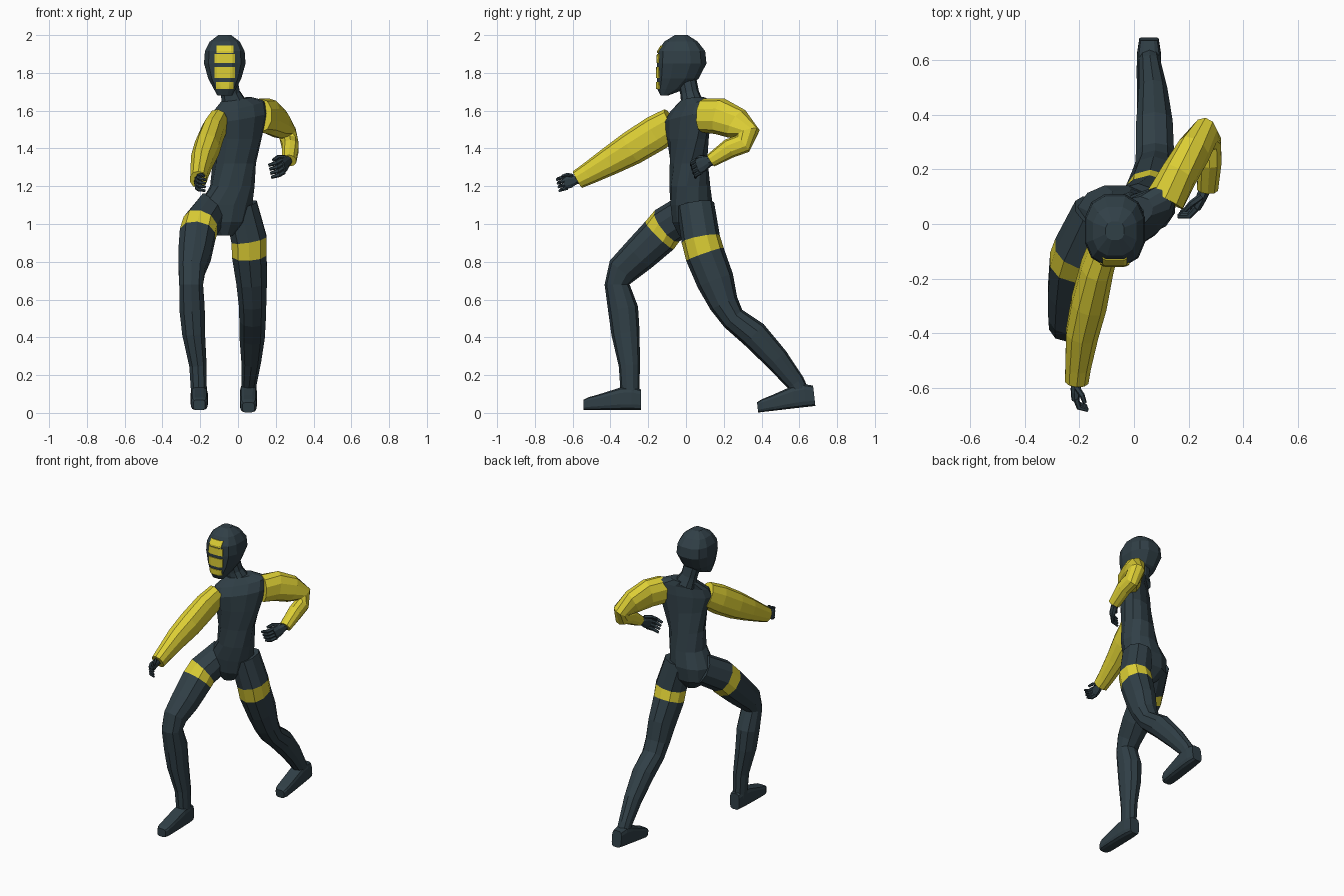
import bpy, bmesh, math
from mathutils import Vector as V
from mathutils.bvhtree import BVHTree

if "Cube" in bpy.data.objects:
    bpy.data.objects.remove(bpy.data.objects["Cube"])


def material(name, rgb):
    m = bpy.data.materials.new(name)
    m.diffuse_color = (*rgb, 1)
    m.use_nodes = True
    m.node_tree.nodes["Principled BSDF"].inputs["Base Color"].default_value = m.diffuse_color
    return m


DARK = material("dark slate", (0.030, 0.050, 0.062))
YELLOW = material("yellow", (0.72, 0.62, 0.035))


def finish(name, bm, mats):
    bmesh.ops.recalc_face_normals(bm, faces=bm.faces)
    me = bpy.data.meshes.new(name)
    bm.to_mesh(me)
    bm.free()
    for m in mats:
        me.materials.append(m)
    ob = bpy.data.objects.new(name, me)
    bpy.context.collection.objects.link(ob)
    return ob


def loft(name, rings, mats=(DARK,), n=10, power=0.9, band=None):
    """Skin closed rings (centre, half axis a, half axis b)."""
    bm = bmesh.new()
    sp = lambda v: math.copysign(abs(v) ** power, v)
    loops = []
    for c, a, b in rings:
        loop = []
        for i in range(n):
            t = 2 * math.pi * (i + 0.5) / n
            loop.append(bm.verts.new(c + a * sp(math.cos(t)) + b * sp(math.sin(t))))
        loops.append(loop)
    for k in range(len(loops) - 1):
        for i in range(n):
            j = (i + 1) % n
            f = bm.faces.new((loops[k][i], loops[k][j], loops[k + 1][j], loops[k + 1][i]))
            f.material_index = 1 if k == band else 0
    bm.faces.new(loops[0])
    bm.faces.new(loops[-1])
    return finish(name, bm, mats)


def limb(name, pts, mats=(DARK,), n=10, hint=V((1, 0, 0)), band=None):
    """Loft along a path of (x, y, z, half width along hint, half depth)."""
    cs = [V(p[:3]) for p in pts]
    rings = []
    for i, p in enumerate(pts):
        lo, hi = max(i - 1, 0), min(i + 1, len(pts) - 1)
        t = (cs[hi] - cs[lo]).normalized()
        a = (hint - t * hint.dot(t)).normalized()
        rings.append((cs[i], a * p[3], t.cross(a) * p[4]))
    return loft(name, rings, mats, n, 0.9, band)


# torso: twisted so the left shoulder is back and slightly higher
torso = []
for x, y, z, ra, rb, yaw, roll in [
        (-.07, .02, .94, .045, .06, 0, 0), (-.075, .03, 1.01, .13, .105, 0, 0),
        (-.065, .03, 1.10, .145, .115, 0, 0), (-.03, .02, 1.20, .118, .108, 8, 0),
        (-.02, .015, 1.32, .115, .098, 20, 0), (-.005, .01, 1.45, .14, .09, 32, 0),
        (.0, .01, 1.56, .175, .085, 35, .15), (.005, .025, 1.62, .165, .065, 35, .2),
        (-.01, .035, 1.66, .085, .055, 30, .15)]:
    w = math.radians(yaw)
    torso.append((V((x, y, z)), V((math.cos(w), math.sin(w), roll)) * ra,
                  V((-math.sin(w), math.cos(w), 0)) * rb))
loft("torso", torso, n=12)

# neck
limb("neck", [(-.02, .035, 1.63, .07, .062), (-.04, .02, 1.69, .053, .05),
              (-.06, 0, 1.79, .053, .05)])

# hooded head: level rings with a flat face and sloping jaw
head = []
for z, front, back, w in [(1.68, -.135, -.095, .04), (1.715, -.155, .0, .06),
                          (1.77, -.156, .07, .09), (1.85, -.156, .112, .113),
                          (1.915, -.152, .105, .108), (1.965, -.118, .065, .082),
                          (2.0, -.06, .01, .035)]:
    head.append((V((-.07, (front + back) / 2, z)), V((w, 0, 0)),
                 V((0, (back - front) / 2, 0))))
head_ob = loft("head", head, n=12, power=0.78)

# face stripes: thin plates draped over the front of the head
me = head_ob.data
tree = BVHTree.FromPolygons([v.co for v in me.vertices], [p.vertices for p in me.polygons])
for k, (z0, z1, w) in enumerate([(1.714, 1.752, .046), (1.772, 1.83, .054),
                                 (1.852, 1.899, .054), (1.905, 1.945, .045)]):
    bm = bmesh.new()
    grid = []
    for z in [z0 + (z1 - z0) * j / 4 for j in range(5)]:
        row = []
        for i in range(9):
            x = -.07 + w * (i - 4) / 4
            hit = tree.ray_cast(V((x, -1, z)), V((0, 1, 0)))[0]
            row.append(bm.verts.new(hit - V((0, .005, 0))))
        grid.append(row)
    for j in range(4):
        for i in range(8):
            bm.faces.new((grid[j][i], grid[j][i + 1], grid[j + 1][i + 1], grid[j + 1][i]))
    ext = bmesh.ops.extrude_face_region(bm, geom=list(bm.faces))
    for v in ext["geom"]:
        if isinstance(v, bmesh.types.BMVert):
            v.co.y += .009
    finish(f"face_stripe_{k + 1}", bm, (YELLOW,))

# legs, each with a yellow thigh band
limb("right_leg", [
    (-.135, .04, 1.08, .09, .10), (-.20, -.10, .99, .098, .105),
    (-.215, -.14, .94, .098, .105), (-.23, -.25, .835, .09, .095),
    (-.245, -.335, .755, .073, .085), (-.248, -.365, .68, .066, .066),
    (-.243, -.333, .55, .07, .08), (-.235, -.32, .42, .063, .075),
    (-.212, -.30, .25, .048, .056), (-.205, -.295, .06, .042, .048)],
    (DARK, YELLOW), band=1)
limb("left_leg", [
    (.015, .05, 1.10, .09, .10), (.058, .078, .92, .098, .103),
    (.06, .10, .84, .096, .105), (.072, .155, .70, .085, .10),
    (.077, .20, .58, .076, .078), (.077, .25, .50, .073, .066),
    (.075, .36, .415, .07, .075), (.07, .48, .285, .055, .065),
    (.058, .58, .16, .042, .05), (.055, .63, .07, .04, .04)],
    (DARK, YELLOW), band=1)


def foot(name, heel, pitch):
    d = V((0, -math.cos(pitch), -math.sin(pitch)))
    up = V((0, -math.sin(pitch), math.cos(pitch)))
    rings = []
    for s, w, h in [(0, .036, .11), (.05, .044, .125), (.11, .046, .12),
                    (.22, .045, .085), (.28, .043, .068), (.305, .032, .055)]:
        rings.append((V(heel) + d * s + up * h / 2, V((w, 0, 0)), up * h / 2))
    loft(name, rings, n=12, power=0.5)


foot("right_foot", (-.205, -.238, .015), 0)
foot("left_foot", (.055, .685, .036), math.radians(6.5))

# puffed yellow sleeves
limb("right_sleeve", [
    (-.105, -.07, 1.535, .055, .085), (-.135, -.16, 1.48, .062, .095),
    (-.165, -.29, 1.40, .068, .09), (-.19, -.40, 1.335, .062, .076),
    (-.205, -.52, 1.265, .049, .058), (-.21, -.575, 1.235, .045, .05)], (YELLOW,))
limb("left_sleeve", [
    (.115, .09, 1.575, .075, .09), (.165, .18, 1.57, .068, .097),
    (.22, .27, 1.53, .062, .085), (.262, .33, 1.48, .05, .062),
    (.275, .30, 1.425, .046, .055), (.277, .23, 1.40, .046, .052),
    (.27, .13, 1.335, .04, .036)], (YELLOW,))


def hand(side, wrist, d, u, n, s):
    """d along the hand, u towards the thumb, n out of the palm."""
    w, d, u, n = V(wrist), V(d).normalized(), V(u).normalized(), V(n).normalized()
    palm = [(w + d * k * s, u * a * s, n * b * s) for k, a, b in
            [(-.04, .026, .022), (.01, .024, .02), (.04, .036, .018), (.072, .037, .014)]]
    loft(side + "_palm", palm, n=8)

    def finger(name, pts):
        limb(name, [(*(w + p * s), r * s, r * s)
                    for p, r in zip(pts, (.011, .010, .007))], n=6, hint=u)

    for k in range(4):
        p = d * .062 + u * (k - 1.5) * .02
        q = p + d * .032 + n * .012
        finger(f"{side}_finger_{k + 1}", [p, q, q + d * .01 + n * .034])
    p = d * .02 + u * .025
    q = p + d * .025 + u * .016 + n * .02
    finger(side + "_thumb", [p, q, q + d * .03 + n * .012])


hand("right", (-.212, -.575, 1.235), (-.05, -1, -.25), (.1, -.25, 1), (1, 0, -.1), 1.0)
hand("left", (.262, .13, 1.335), (-.36, -.85, -.38), (-.2, -.3, .9), (-.9, .2, -.2), 1.15)
